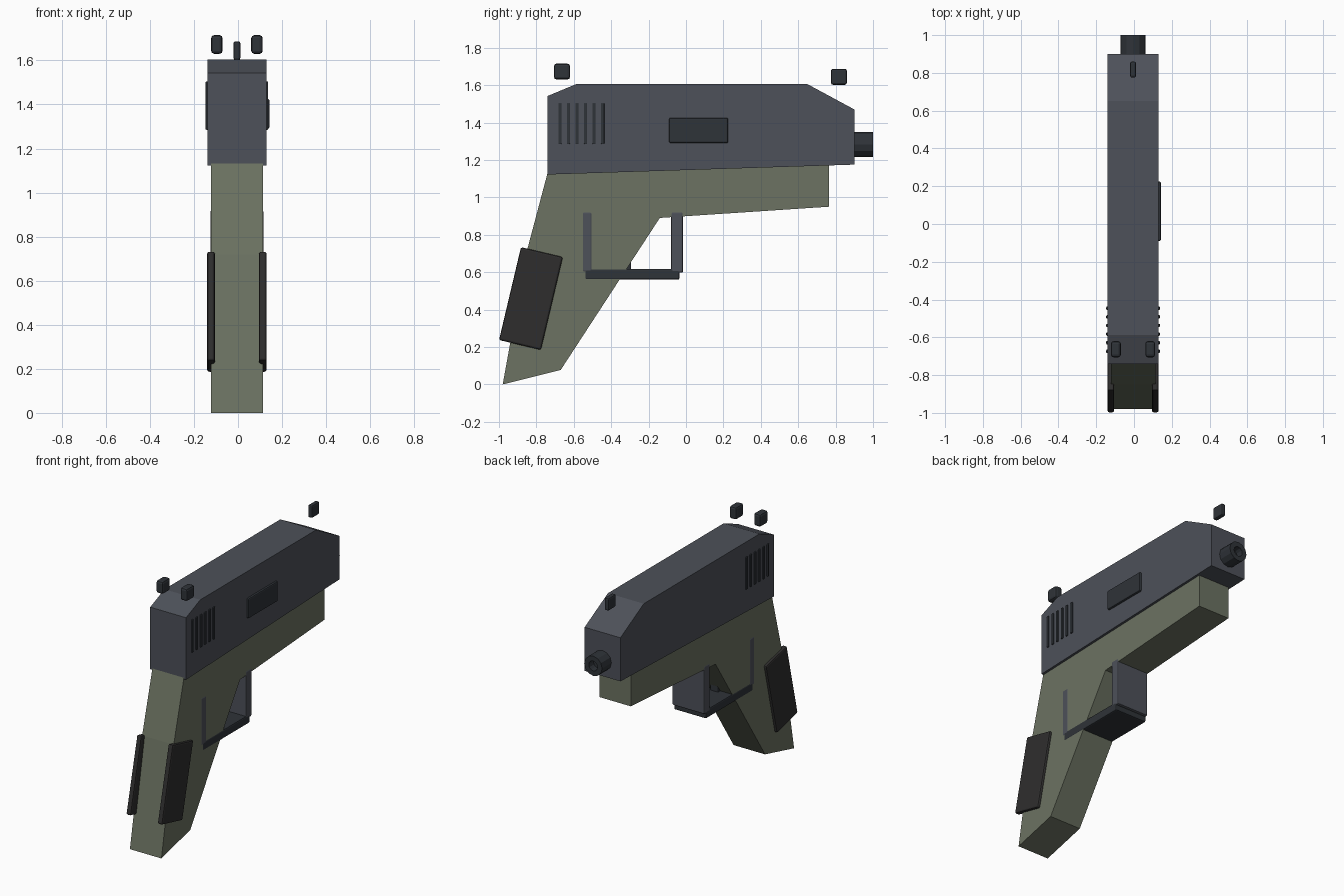
import bpy, bmesh, math

if "Cube" in bpy.data.objects:
    bpy.data.objects.remove(bpy.data.objects["Cube"])

CX = -0.005  # centre plane; the ejection port sticks out on one side only


def material(name, rgb):
    m = bpy.data.materials.new(name)
    m.diffuse_color = (*rgb, 1)
    m.use_nodes = True
    m.node_tree.nodes["Principled BSDF"].inputs["Base Color"].default_value = m.diffuse_color
    return m


STEEL = material("steel", (0.075, 0.082, 0.10))
DARK = material("dark_steel", (0.028, 0.033, 0.040))
OLIVE = material("olive_polymer", (0.15, 0.17, 0.122))
RUBBER = material("rubber", (0.028, 0.027, 0.027))


def finish(name, bm, mat, bevel=0):
    bmesh.ops.recalc_face_normals(bm, faces=bm.faces)
    me = bpy.data.meshes.new(name)
    bm.to_mesh(me)
    bm.free()
    me.materials.append(mat)
    ob = bpy.data.objects.new(name, me)
    bpy.context.collection.objects.link(ob)
    if bevel:
        mod = ob.modifiers.new("bevel", 'BEVEL')
        mod.width = bevel
        mod.segments = 2
    return ob


def slab(name, profile, width, mat):
    """Extrude a (y, z) side profile across x."""
    bm = bmesh.new()
    face = bm.faces.new([bm.verts.new((CX - width / 2, y, z)) for y, z in profile])
    ext = bmesh.ops.extrude_face_region(bm, geom=[face])
    verts = [g for g in ext["geom"] if isinstance(g, bmesh.types.BMVert)]
    bmesh.ops.translate(bm, verts=verts, vec=(width, 0, 0))
    return finish(name, bm, mat)


def box(name, x, y, z, mat, bevel=0.008, tilt=0):
    """Box from (min, max) ranges, optionally tilted about x."""
    bm = bmesh.new()
    bmesh.ops.create_cube(bm, size=1)
    bmesh.ops.scale(bm, verts=bm.verts, vec=[r[1] - r[0] for r in (x, y, z)])
    ob = finish(name, bm, mat, bevel)
    ob.location = [sum(r) / 2 for r in (x, y, z)]
    ob.rotation_euler.x = math.radians(tilt)
    return ob


def around(half):
    return (CX - half, CX + half)


# Slide and frame with grip
slab("slide", [(-0.74, 1.122), (-0.74, 1.542), (-0.588, 1.605), (0.65, 1.605),
               (0.90, 1.47), (0.90, 1.175)], 0.268, STEEL)
slab("frame", [(-0.735, 1.15), (0.765, 1.185), (0.765, 0.95), (-0.14, 0.89),
               (-0.67, 0.077), (-0.98, 0.0), (-0.849, 0.72)], 0.236, OLIVE)

# Barrel with recessed bore
bm = bmesh.new()
ring = bmesh.ops.create_circle(bm, cap_ends=True, segments=12, radius=0.067)["verts"]
base = bm.faces[:][0]
ext = bmesh.ops.extrude_face_region(bm, geom=[base])
verts = [g for g in ext["geom"] if isinstance(g, bmesh.types.BMVert)]
cap = [g for g in ext["geom"] if isinstance(g, bmesh.types.BMFace)][0]
bmesh.ops.translate(bm, verts=verts, vec=(0, 0, 0.2))
bmesh.ops.inset_region(bm, faces=[cap], thickness=0.034)
hole = bmesh.ops.extrude_face_region(bm, geom=[cap])
bmesh.ops.translate(bm, vec=(0, 0, -0.05),
                    verts=[g for g in hole["geom"] if isinstance(g, bmesh.types.BMVert)])
bmesh.ops.delete(bm, geom=[cap] if cap.is_valid else [], context='FACES')
barrel = finish("barrel", bm, DARK)
barrel.location = (CX, 0.8, 1.282)
barrel.rotation_euler.x = -math.pi / 2

# Trigger guard and trigger
box("guard_rear", around(0.12), (-0.555, -0.503), (0.60, 0.922), STEEL)
box("guard_front", around(0.12), (-0.08, -0.016), (0.597, 0.922), STEEL)
box("guard_bottom", around(0.12), (-0.54, -0.035), (0.56, 0.618), DARK)
box("trigger", around(0.03), (-0.36, -0.293), (0.61, 0.85), DARK)

# Ejection port, on the right side only
box("ejection_port", (0.10, 0.143), (-0.09, 0.225), (1.29, 1.425), DARK)

# Grip pads and slide serrations on both sides
for side, tag in ((-1, "left"), (1, "right")):
    def span(a, b):
        return sorted((CX + side * a, CX + side * b))
    box("grip_pad_" + tag, span(0.10, 0.135), (-0.944, -0.714), (0.204, 0.714),
        RUBBER, 0.01, -13.3)
    for i in range(6):
        y = -0.674 + i * 0.0456
        box(f"serration_{tag}_{i + 1}", span(0.115, 0.142), (y - 0.009, y + 0.009),
            (1.285, 1.505), DARK, 0.004)
    # Rear sight posts
    box("rear_sight_" + tag, span(0.065, 0.117), (-0.706, -0.62), (1.63, 1.715), DARK, 0.014)

# Front sight
box("front_sight", around(0.016), (0.775, 0.86), (1.602, 1.687), DARK, 0.01)
